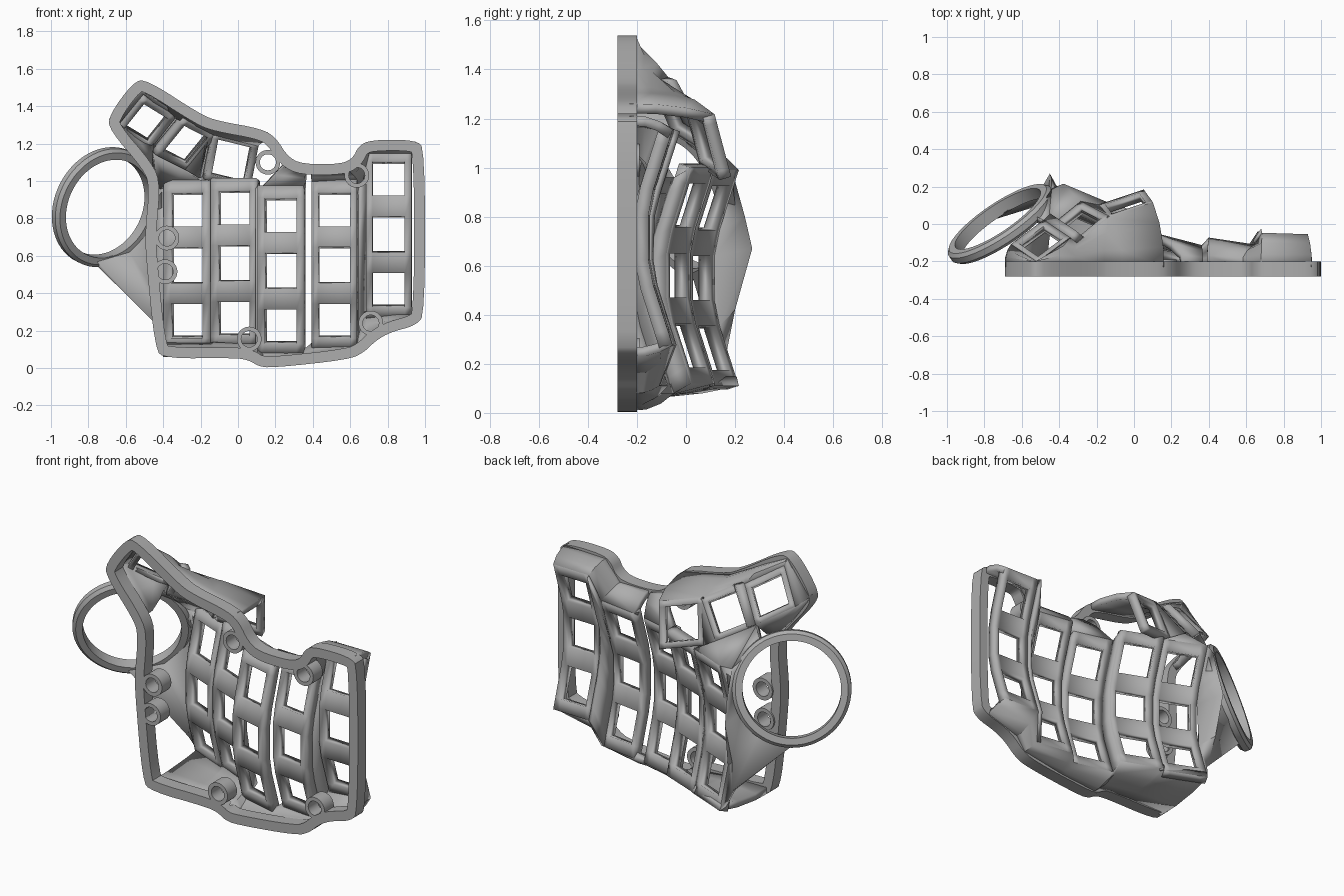
import bpy, bmesh, math
from mathutils import Vector as V

if "Cube" in bpy.data.objects:
    bpy.data.objects.remove(bpy.data.objects["Cube"], do_unlink=True)

grey = bpy.data.materials.new("light grey plastic")
grey.use_nodes = True
grey.diffuse_color = (0.42, 0.42, 0.42, 1)
grey.node_tree.nodes["Principled BSDF"].inputs["Base Color"].default_value = (0.42, 0.42, 0.42, 1)
INSIDE = V((0.1, -0.6, 0.7))
BACK, RIM = -0.28, -0.2


def finish(bm, name, thickness=0, angle=35):
    me = bpy.data.meshes.new(name)
    bm.to_mesh(me)
    bm.free()
    me.materials.append(grey)
    ob = bpy.data.objects.new(name, me)
    bpy.context.collection.objects.link(ob)
    if thickness:
        mod = ob.modifiers.new("thickness", 'SOLIDIFY')
        mod.thickness, mod.offset = thickness, -1
    bpy.ops.object.select_all(action='DESELECT')
    ob.select_set(True)
    bpy.context.view_layer.objects.active = ob
    bpy.ops.object.shade_smooth_by_angle(angle=math.radians(angle))
    return ob


def sheet(name, rows, thickness=0.045, skip=()):
    """Lofted sheet through rows of points, thickened towards the inside."""
    bm = bmesh.new()
    g = [[bm.verts.new(p) for p in r] for r in rows]
    for i in range(len(g) - 1):
        for j in range(len(g[0]) - 1):
            if (i, j) not in skip:
                bm.faces.new((g[i][j], g[i][j + 1], g[i + 1][j + 1], g[i + 1][j]))
    bm.normal_update()
    side = sum(f.normal.dot(f.calc_center_median() - INSIDE) * f.calc_area() for f in bm.faces)
    if side < 0:
        bmesh.ops.reverse_faces(bm, faces=bm.faces[:])
    loose = [v for v in bm.verts if not v.link_faces]
    bmesh.ops.delete(bm, geom=loose, context='VERTS')
    return finish(bm, name, thickness)


def closed_loft(name, sections):
    """Closed tube through a closed loop of equal cross-sections."""
    bm = bmesh.new()
    g = [[bm.verts.new(p) for p in s] for s in sections]
    n, m = len(g), len(g[0])
    for i in range(n):
        for j in range(m):
            a, b = g[i], g[(i + 1) % n]
            k = (j + 1) % m
            bm.faces.new((a[j], a[k], b[k], b[j]))
    bmesh.ops.recalc_face_normals(bm, faces=bm.faces[:])
    return finish(bm, name)


def wall(name, top, base):
    """Bulging wall from plate edges (3D) to the rim outline (x, z)."""
    rows = [[], [], [], []]
    for p, (x, z) in zip(top, base):
        q = V((x, RIM, z))
        for row, s, t in zip(rows, (0, .35, .75, 1), (0, .6, .95, 1)):
            row.append(V((p.x + (q.x - p.x) * t, p.y + (q.y - p.y) * s, p.z + (q.z - p.z) * t)))
        rows[3][-1].y -= 0.03
    return sheet(name, rows, 0.04)


# Key columns: x, middle z, middle y, sideways slope
COLUMNS = {"inner": (-.255, .55, .065, -.42), "index": (-.005, .56, -.03, -.40),
           "middle": (.24, .52, -.18, -.26), "ring_finger": (.522, .55, -.19, -.15),
           "little_finger": (.807, .715, -.15, -.03)}
CUTS = (-.44, -.375, -.195, -.09, .09, .195, .375, .44)
SIDES = (-.122, -.086, .086, .122)
grid = {}
for name, (x, z, y, slope) in COLUMNS.items():
    grid[name] = [[V((x + s, y + slope * s + max(0, abs(c) - .13) * .32, z + c)) for s in SIDES]
                  for c in CUTS]
    sheet(name + "_key_column", grid[name], 0.055, {(1, 1), (3, 1), (5, 1)})

# Step webs joining neighbouring columns
for a, b in (("inner", "index"), ("index", "middle"), ("ring_finger", "little_finger")):
    sheet(a + "_step_web", [[r[-1] for r in grid[a]], [r[0] for r in grid[b]]], 0.025)

# Thumb keys: centre, half hole across, half hole up
THUMB = [(V((-.5, -.09, 1.335)), V((.065, .048, -.04)), V((.052, -.035, .065))),
         (V((-.295, .01, 1.22)), V((.065, .053, -.033)), V((.057, -.03, .07))),
         (V((-.045, .11, 1.12)), V((.09, .03, -.022)), V((.018, -.025, .094)))]
corner = []
F = 1.35
for i, (c, u, v) in enumerate(THUMB):
    steps = (-F, -1, 1, F)
    g = [[c + u * s + v * t for s in steps] for t in steps]
    sheet("thumb_key_plate_%d" % (i + 1), g, 0.05, {(1, 1)})
    corner.append({"bl": g[0][0], "br": g[0][3], "tl": g[3][0], "tr": g[3][3]})
t1, t2, t3 = corner
for i, (a, b) in enumerate(((t1, t2), (t2, t3))):
    sheet("thumb_web_%d" % (i + 1), [[a["br"], a["tr"]], [b["bl"], b["tl"]]], 0.05)

# Base rim, with corners rounded by cutting
outline = [(-.53, 1.57), (-.72, 1.31), (-.47, 1.02), (-.50, .68), (-.44, .05), (.04, .055),
           (.13, -.005), (.64, .05), (.77, .18), (1.0, .24), (1.0, 1.22), (.66, 1.22),
           (.60, 1.09), (.29, 1.09), (.18, 1.27), (-.16, 1.33)]
pts = [V(p) for p in outline]
for _ in range(3):
    nxt = []
    for i, p in enumerate(pts):
        q = pts[(i + 1) % len(pts)]
        d = min(.25, .05 / (q - p).length) if _ == 0 else .25
        nxt += [p.lerp(q, d), p.lerp(q, 1 - d)]
    pts = nxt
sections = []
for i, p in enumerate(pts):
    d = (pts[(i + 1) % len(pts)] - pts[i - 1]).normalized()
    q = p + V((-d.y, d.x)) * 0.058
    sections.append([(p.x, BACK, p.y), (q.x, BACK, q.y), (q.x, RIM, q.y), (p.x, RIM, p.y)])
closed_loft("base_rim", sections)


def annulus(name, centre, axis, outer, inner, depth, n, bevel=0.0):
    a = V(axis).normalized()
    e1 = V((a.y, -a.x, 0)).normalized()
    e2 = e1.cross(a)
    h = depth / 2
    prof = [(inner, -h), (outer - bevel, -h), (outer, bevel - h), (outer, h - bevel),
            (outer - bevel, h), (inner, h)]
    if not bevel:
        prof = [(inner, -h), (outer, -h), (outer, h), (inner, h)]
    secs = []
    for i in range(n):
        t = 2 * math.pi * i / n
        d = e1 * math.cos(t) + e2 * math.sin(t)
        secs.append([V(centre) + d * r + a * k for r, k in prof])
    closed_loft(name, secs)
    return lambda deg: V(centre) + (e1 * math.cos(math.radians(deg))
                                    + e2 * math.sin(math.radians(deg))) * (outer - .025)


# Screw bosses
for i, (x, z) in enumerate([(.16, 1.1), (.635, 1.03), (.71, .24), (.06, .155), (-.39, .515), (-.38, .695)]):
    annulus("screw_boss_%d" % (i + 1), (x, -.235, z), (0, 1, 0), .066, .043, .09, 32)

# Ball ring and the web that carries it
on_ring = annulus("ball_ring", (-.71, 0, .86), (-.54, .80, .26), .328, .272, .07, 72, .018)
inner_edge = [grid["inner"][i][0] for i in (0, 2, 4, 5, 7)]
ridge = [V(p) for p in ((-.42, .16, .22), (-.45, .2, .42), (-.45, .27, .67), (-.44, .24, .8), (-.44, .19, .98))]
arc = [on_ring(t) for t in (-95, -55, -25, 10, 55)]
sheet("ring_support_web", [inner_edge, ridge, arc], 0.035)

# Webs from the thumb cluster to the inner column and ring
top = grid["inner"][-1]
sheet("thumb_to_column_web", [[t2["bl"], t2["br"], t3["bl"]], [ridge[-1], top[0], top[-1]]], 0.035)
sheet("thumb_to_ring_web", [[t1["br"], t2["bl"]], [on_ring(55), ridge[-1]]], 0.03)

# Outer walls down to the rim
low = [p for n in COLUMNS for p in (grid[n][0][0], grid[n][0][-1])]
wall("lower_wall", low, [(-.40, .06), (-.14, .06), (-.12, .06), (.09, .045), (.13, .01), (.36, .03),
                         (.40, .035), (.66, .08), (.72, .16), (.93, .23)])
high = [grid[n][-1] for n in ("middle", "ring_finger", "little_finger")]
wall("upper_wall_middle", [high[0][0], high[0][-1]], [(.26, 1.11), (.37, 1.085)])
wall("upper_wall_side", [high[1][0], high[1][-1], high[2][0], high[2][-1]],
     [(.39, 1.085), (.58, 1.085), (.68, 1.2), (.95, 1.21)])
wall("thumb_outer_wall", [t1["bl"], t1["tl"], t1["tr"], t2["tl"], t2["tr"], t3["tl"], t3["tr"]],
     [(-.69, 1.33), (-.54, 1.53), (-.40, 1.46), (-.31, 1.41), (-.16, 1.33), (-.06, 1.305), (.16, 1.26)])
wall("thumb_inner_wall", [t1["bl"], t1["br"], t2["bl"]], [(-.69, 1.32), (-.58, 1.16), (-.49, 1.05)])
